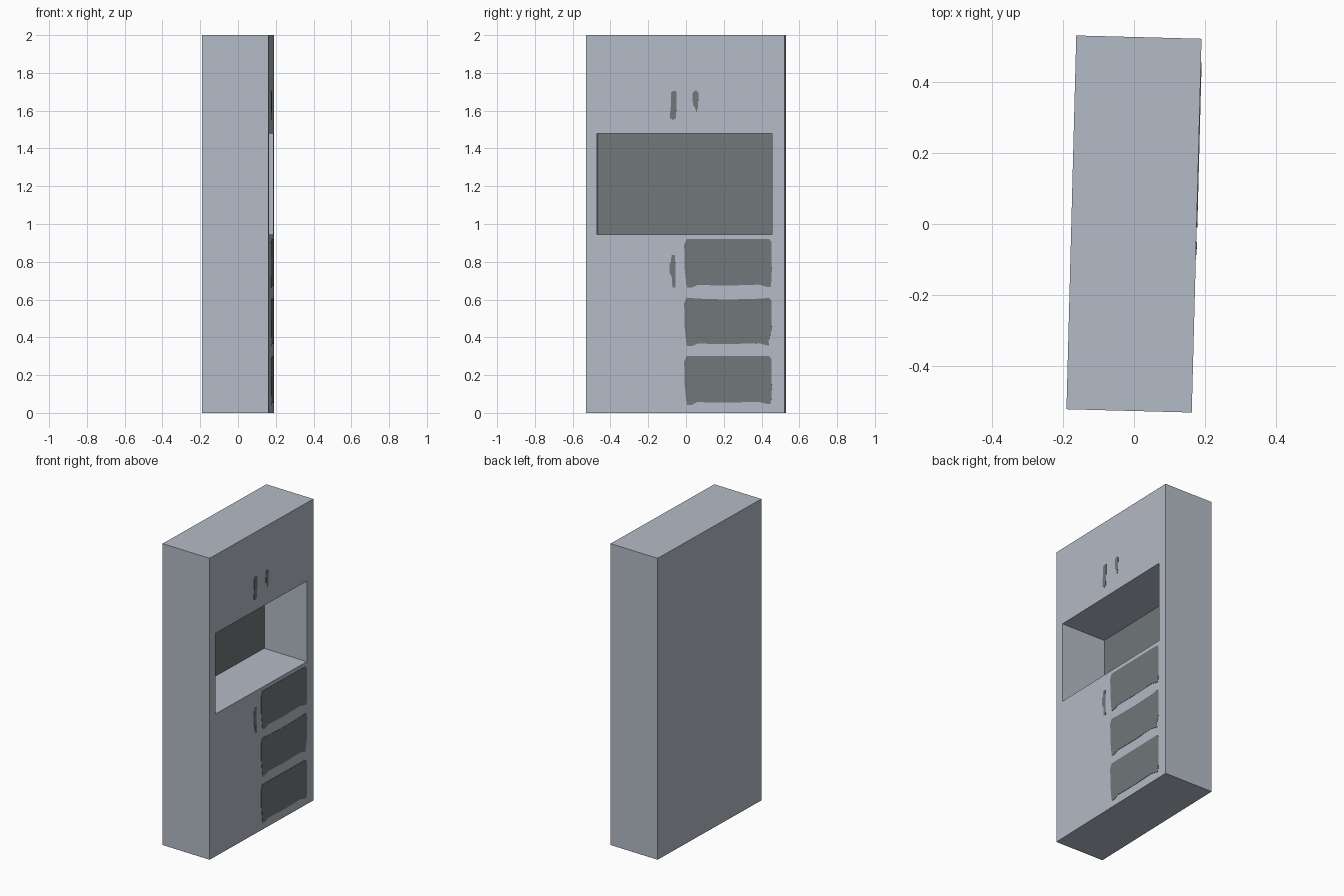
import bpy, bmesh, math

if "Cube" in bpy.data.objects:
    bpy.data.objects.remove(bpy.data.objects["Cube"])

TURN = math.radians(-1.5)          # whole cabinet is turned slightly
HX, HY, H = 0.176, 0.525, 2.0      # half depth, half width, height


def material(name, rgb):
    m = bpy.data.materials.new(name)
    m.diffuse_color = (*rgb, 1)
    m.use_nodes = True
    m.node_tree.nodes["Principled BSDF"].inputs["Base Color"].default_value = m.diffuse_color
    return m


pale = material("pale grey", (0.456, 0.497, 0.565))
dark = material("dark grey", (0.165, 0.188, 0.196))


def finish(bm, name, mats):
    me = bpy.data.meshes.new(name)
    bm.to_mesh(me)
    bm.free()
    ob = bpy.data.objects.new(name, me)
    bpy.context.collection.objects.link(ob)
    for m in mats:
        me.materials.append(m)
    ob.rotation_euler.z = TURN
    return ob


# Cabinet body with an open niche in its +x face
bm = bmesh.new()
bmesh.ops.create_cube(bm, size=1)
for v in bm.verts:
    v.co = (v.co.x * 2 * HX, v.co.y * 2 * HY, (v.co.z + 0.5) * H)
bm.faces.ensure_lookup_table()
face = max(bm.faces, key=lambda f: f.calc_center_median().x)
for x in (HX, HX - 0.32):          # niche opening, then niche back
    bmesh.ops.inset_individual(bm, faces=[face], thickness=0.05)
    mid = face.calc_center_median()
    for v in face.verts:
        v.co = (x, 0.460 if v.co.y > mid.y else -0.466,
                1.48 if v.co.z > mid.z else 0.945)
face.material_index = 1            # dark niche back
bm.normal_update()
finish(bm, "cabinet_body", [pale, dark])


def plate(name, outline):
    """Thin dark plate on the +x face from a (y, z) outline."""
    bm = bmesh.new()
    f = bm.faces.new([bm.verts.new((HX - 0.001, y + 0.005, z)) for y, z in outline])
    f.normal_update()
    if f.normal.x > 0:
        f.normal_flip()
    new = bmesh.ops.extrude_face_region(bm, geom=[f], use_keep_orig=True)["geom"]
    for v in new:
        if isinstance(v, bmesh.types.BMVert):
            v.co.x += 0.003
    bmesh.ops.recalc_face_normals(bm, faces=bm.faces)
    finish(bm, name, [dark])


# Three drawer fronts with slightly uneven painted edges
for i, top in enumerate((0.92, 0.61, 0.30)):
    dip = 0.01 if i == 1 else 0.0
    low = 0.014 if i == 1 else 0.0
    shape = [(0.003, 0), (0.06, -dip / 2), (0.22, -dip), (0.40, -dip / 2), (0.44, 0),
             (0.452, -0.015), (0.454, -0.17), (0.451 - low, -0.23), (0.447 - low / 2, -0.254),
             (0.425, -0.252), (0.385, -0.241), (0.22, -0.246), (0.06, -0.243),
             (0.03, -0.257), (0.005, -0.257), (0.001, -0.235), (-0.008, -0.15), (-0.010, -0.03)]
    plate(f"drawer_front_{i + 1}", [(y, top + z) for y, z in shape])

# Small painted handles
plate("left_door_handle", [(-0.080, 1.695), (-0.068, 1.705), (-0.050, 1.702), (-0.050, 1.64),
                           (-0.054, 1.56), (-0.068, 1.550), (-0.084, 1.56), (-0.086, 1.575),
                           (-0.080, 1.63)])
plate("right_door_handle", [(0.034, 1.695), (0.052, 1.708), (0.066, 1.695), (0.063, 1.615),
                            (0.055, 1.590), (0.048, 1.615), (0.036, 1.63)])
plate("lower_door_handle", [(-0.078, 0.835), (-0.058, 0.835), (-0.055, 0.665), (-0.072, 0.665),
                            (-0.076, 0.72), (-0.088, 0.745), (-0.088, 0.79), (-0.079, 0.80)])
